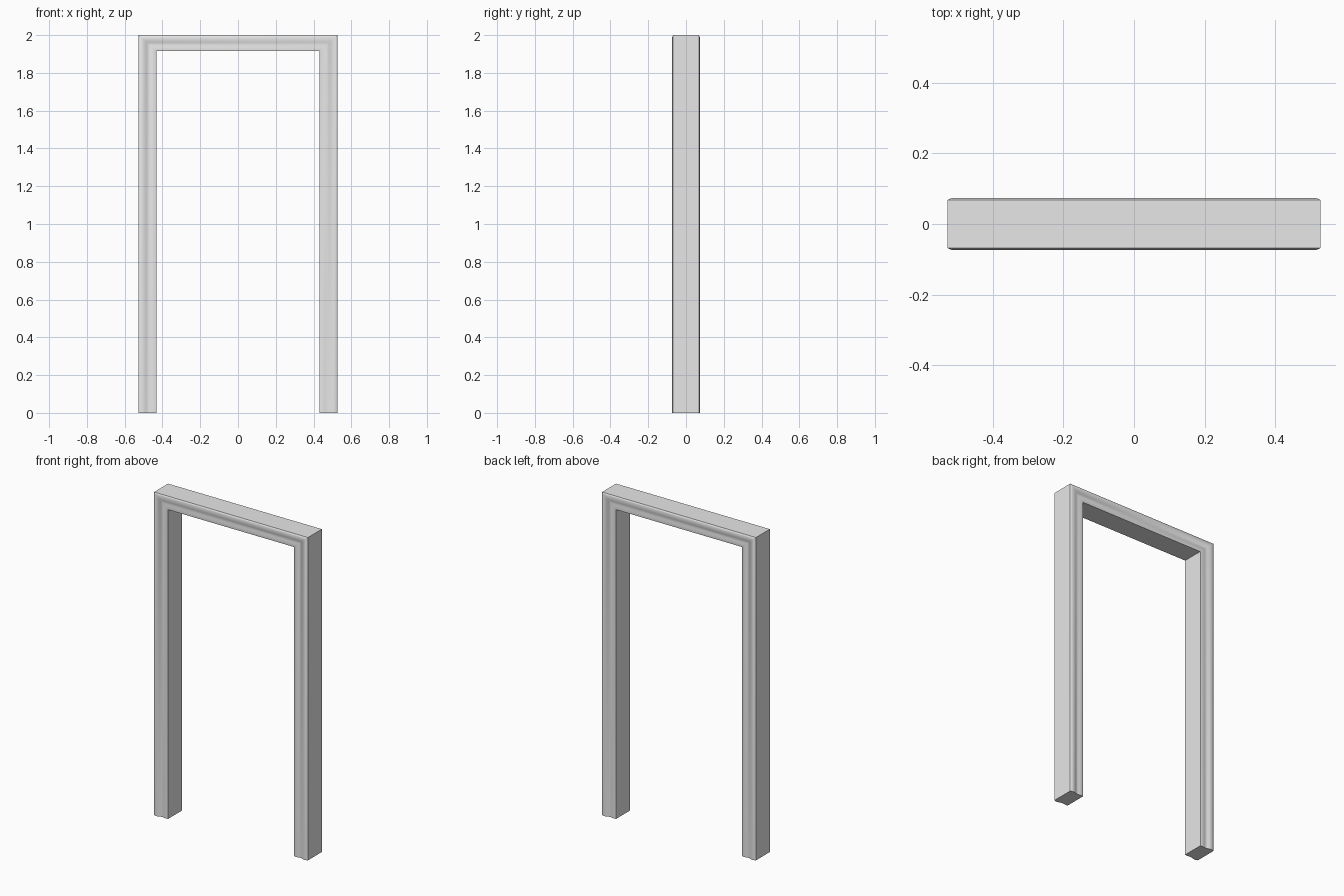
import bpy, bmesh, math

if "Cube" in bpy.data.objects:
    bpy.data.objects.remove(bpy.data.objects["Cube"])

# Overall frame sizes
HALF_W, HEIGHT = 0.527, 2.0
LEG_W, TOP_H = 0.095, 0.085

# Moulding profile: (fraction from outer to inner edge, depth from centre)
face = [(0, .068), (.05, .0705), (.11, .0727), (.18, .0738), (.26, .0735), (.34, .072),
        (.42, .0692), (.49, .0665), (.55, .0655), (.62, .0658), (.70, .0672),
        (.78, .0683), (.86, .0685), (.93, .068), (1, .0665)]
loop = [(t, -d) for t, d in face] + [(t, d) for t, d in reversed(face)]

bm = bmesh.new()


def section(side, at_top):
    """One ring of the profile, at the floor or at the mitred corner."""
    return [bm.verts.new((side * (HALF_W - LEG_W * t), y,
                          HEIGHT - TOP_H * t if at_top else 0)) for t, y in loop]


# Sweep the profile up the left leg, across the head and down the right leg
rings = [section(-1, False), section(-1, True), section(1, True), section(1, False)]
n = len(loop)
for a, b in zip(rings, rings[1:]):
    for i in range(n):
        j = (i + 1) % n
        bm.faces.new((a[i], a[j], b[j], b[i]))

# Flat feet
bm.faces.new(rings[0])
bm.faces.new(rings[-1])
bmesh.ops.recalc_face_normals(bm, faces=bm.faces[:])

mesh = bpy.data.meshes.new("door_frame")
bm.to_mesh(mesh)
bm.free()
frame = bpy.data.objects.new("door_frame", mesh)
bpy.context.collection.objects.link(frame)

# Plain light grey paint
paint = bpy.data.materials.new("light grey paint")
paint.diffuse_color = (0.8, 0.8, 0.8, 1)
paint.use_nodes = True
paint.node_tree.nodes["Principled BSDF"].inputs["Base Color"].default_value = paint.diffuse_color
mesh.materials.append(paint)

# Smooth moulding, sharp outer edges
bpy.context.view_layer.objects.active = frame
frame.select_set(True)
bpy.ops.object.shade_smooth_by_angle(angle=math.radians(30))
